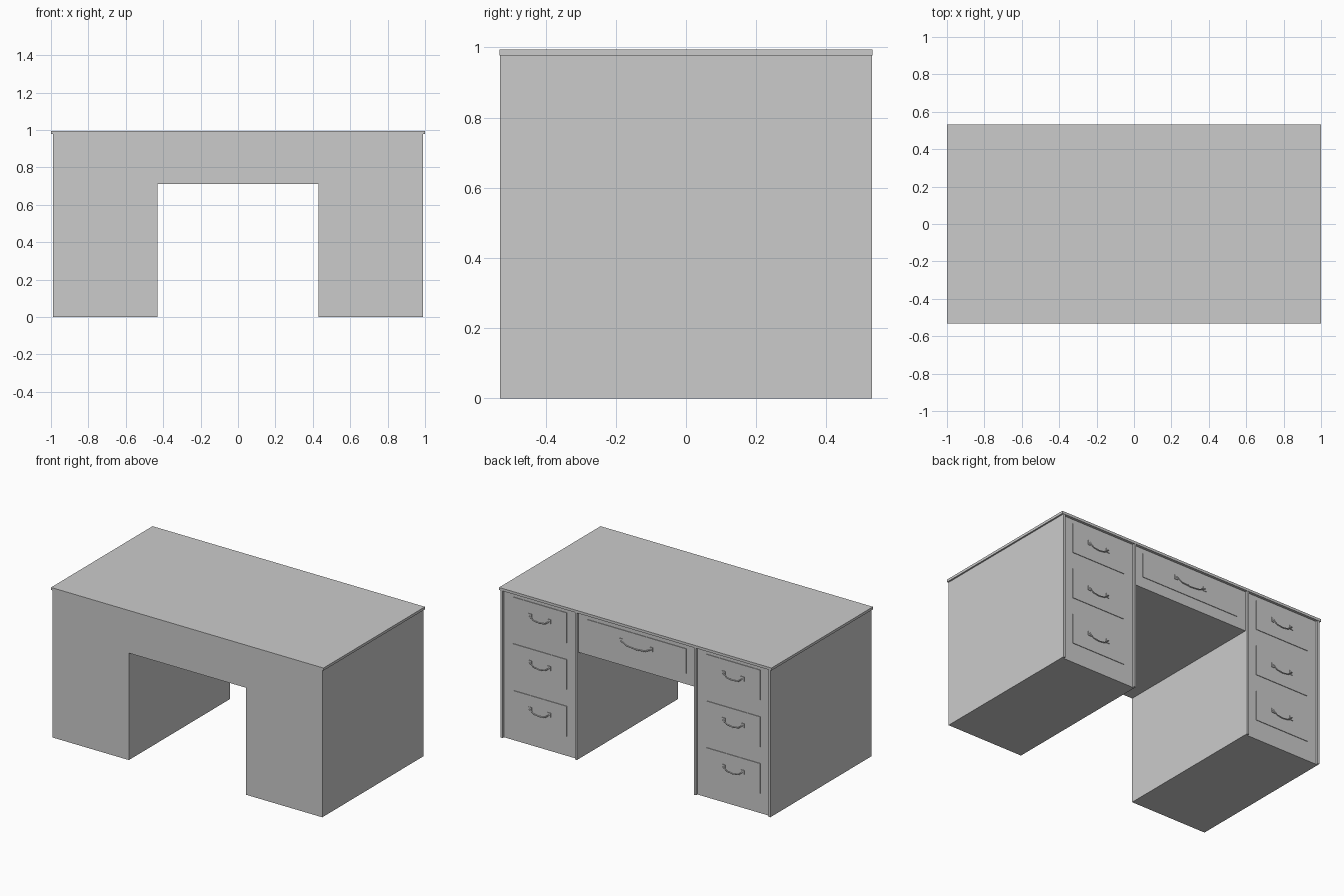
import bpy
import bmesh

if "Cube" in bpy.data.objects:
    bpy.data.objects.remove(bpy.data.objects["Cube"], do_unlink=True)

grey = bpy.data.materials.new("plain grey")
grey.use_nodes = True
grey.diffuse_color = (0.6, 0.6, 0.6, 1)
grey.node_tree.nodes["Principled BSDF"].inputs["Base Color"].default_value = (0.6, 0.6, 0.6, 1)

WIDTH = 0.99      # half width of the body
KNEE = 0.43       # half width of the knee space
FRONT, BACK = -0.53, 0.53
FACE = 0.515      # recessed drawer face
TOP = 0.977
PANEL = 0.014


def finish(name, bm):
    bmesh.ops.recalc_face_normals(bm, faces=bm.faces)
    mesh = bpy.data.meshes.new(name)
    bm.to_mesh(mesh)
    bm.free()
    mesh.materials.append(grey)
    obj = bpy.data.objects.new(name, mesh)
    bpy.context.collection.objects.link(obj)
    return obj


def box(name, x, y, z):
    """Box from three (low, high) ranges."""
    bm = bmesh.new()
    bmesh.ops.create_cube(bm, size=1)
    for v in bm.verts:
        for i, (low, high) in enumerate((x, y, z)):
            v.co[i] = low if v.co[i] < 0 else high
    return finish(name, bm)


def handle(name, cx, cz, half):
    """Shallow bowed pull with two mounts."""
    curve = bpy.data.curves.new(name, "CURVE")
    curve.dimensions = "3D"
    curve.bevel_depth = 0.004
    curve.bevel_resolution = 1
    curve.use_fill_caps = True
    spline = curve.splines.new("POLY")
    path = [(-1, 0.516, 0.01), (-1, 0.525, 0.01), (-0.6, 0.526, -0.012),
            (0, 0.526, -0.018), (0.6, 0.526, -0.012), (1, 0.525, 0.01), (1, 0.516, 0.01)]
    spline.points.add(len(path) - 1)
    for p, (x, y, z) in zip(spline.points, path):
        p.co = (cx + x * half, y, cz + z, 1)
    curve.materials.append(grey)
    obj = bpy.data.objects.new(name, curve)
    bpy.context.collection.objects.link(obj)
    for s in (-1, 1):
        x = cx + s * half
        box(name + "_mount", (x - 0.012, x + 0.012), (FACE, 0.523), (cz - 0.004, cz + 0.024))


def drawer(name, cx, half, low, high, pull):
    box(name, (cx - half, cx + half), (FACE - 0.01, 0.519), (low, high))
    handle(name + "_handle", cx, (low + high) / 2, pull)


# Desk body: one arch-shaped outline swept through the depth
outline = [(-WIDTH, 0), (-KNEE, 0), (-KNEE, 0.71), (KNEE, 0.71),
           (KNEE, 0), (WIDTH, 0), (WIDTH, TOP), (-WIDTH, TOP)]
bm = bmesh.new()
face = bm.faces.new([bm.verts.new((x, FRONT, z)) for x, z in outline])
swept = bmesh.ops.extrude_face_region(bm, geom=[face])["geom"]
bmesh.ops.translate(bm, vec=(0, FACE - FRONT, 0),
                    verts=[v for v in swept if isinstance(v, bmesh.types.BMVert)])
finish("desk_body", bm)

# Thin table top
box("table_top", (-1, 1), (-0.532, 0.532), (TOP, 0.994))

# Panel edges and drawers of the two pedestals
for side, s in (("left", 1), ("right", -1)):
    for part, a, b in (("outer", WIDTH - PANEL, WIDTH), ("inner", KNEE, KNEE + PANEL)):
        box(f"{side}_{part}_panel_edge", sorted((s * a, s * b)), (FACE, BACK), (0, TOP))
    for row in range(3):
        low = 0.13 + row * 0.31
        drawer(f"{side}_drawer_{row + 1}", s * (WIDTH + KNEE) / 2, 0.197, low, low + 0.2, 0.07)

# Wide drawer over the knee space
drawer("centre_drawer", 0, 0.365, 0.783, 0.946, 0.11)
